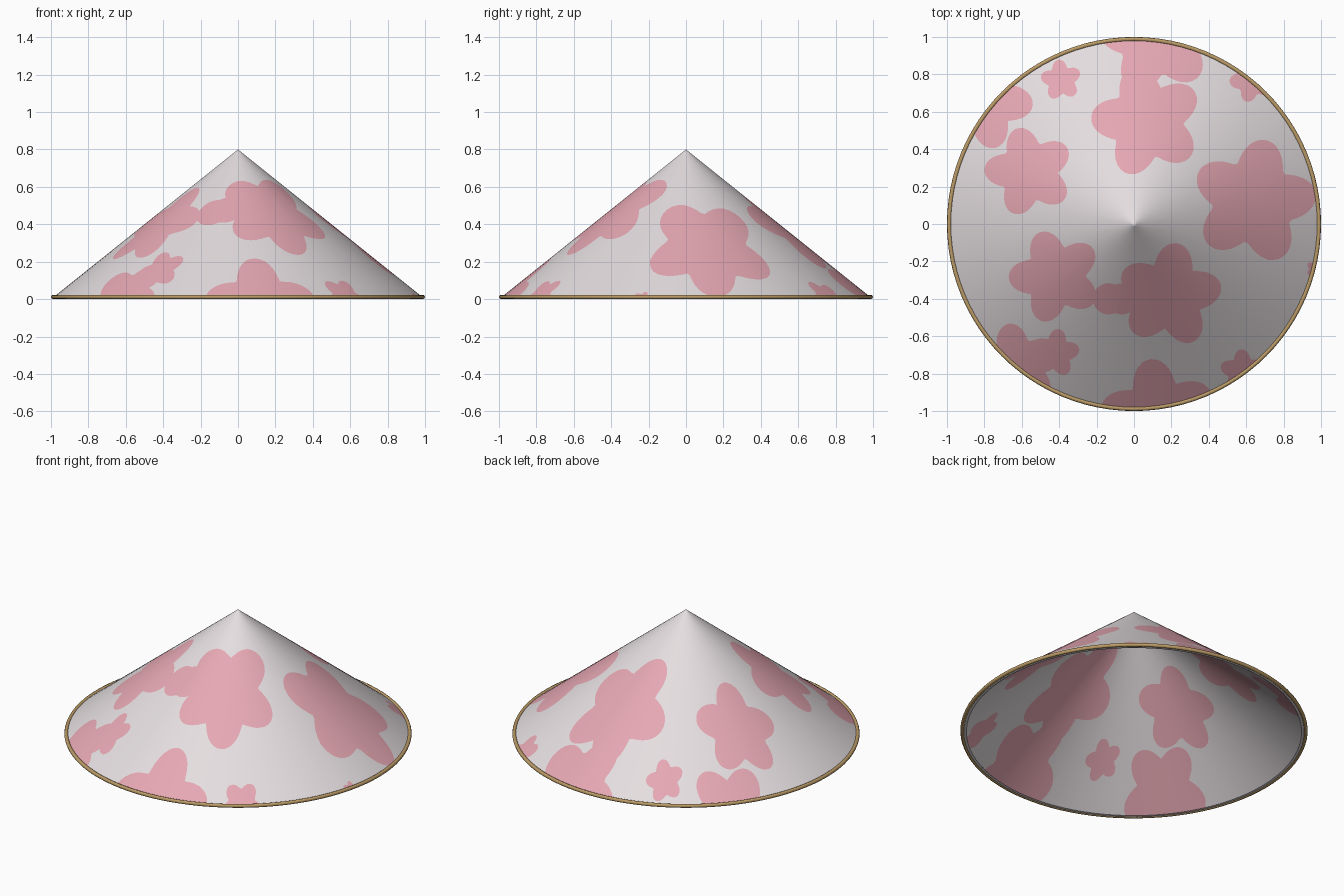
import bpy, bmesh, math
from mathutils import Vector
from mathutils.geometry import delaunay_2d_cdt

if "Cube" in bpy.data.objects:
    bpy.data.objects.remove(bpy.data.objects["Cube"])

SPOKES = 96
OUTER_RIM, INNER_RIM, HEM_HEIGHT = 0.985, 0.965, 0.004
RINGS = (0.015, 0.25, 0.5, 0.75, 1)


def material(name, color):
    mat = bpy.data.materials.new(name)
    mat.use_nodes = True
    mat.diffuse_color = (*color, 1)
    mat.node_tree.nodes["Principled BSDF"].inputs["Base Color"].default_value = (*color, 1)
    return mat


cloth = material("pale cloth", (0.78, 0.73, 0.745))
pink = material("blossom pink", (0.79, 0.39, 0.45))
bamboo = material("bamboo gold", (0.5, 0.33, 0.135))

# Blossoms in plan: centre x, centre y, tip radius, petals, direction of a petal in degrees
BLOSSOMS = [
    (0.64, 0.12, 0.335, 5, 7),
    (0.07, 0.55, 0.3, 5, 32),
    (-0.56, 0.28, 0.24, 5, 33),
    (-0.42, -0.28, 0.25, 5, 37),
    (0.19, -0.38, 0.28, 5, 10),
    (-0.1, -0.4, 0.12, 2, 0),
    (0.13, -1.03, 0.31, 5, 26),
    (0.12, 1.0, 0.31, 5, 28),
    (0.58, -0.79, 0.12, 5, 20),
    (-0.63, -0.76, 0.23, 5, 28),
    (-0.42, -0.69, 0.13, 5, 10),
    (-0.8, 0.66, 0.26, 5, -5),
    (-0.39, 0.77, 0.11, 5, 25),
    (0.63, 0.77, 0.12, 5, 40),
    (0.97, -0.24, 0.05, 5, 0),
]


def petal_radius(blossom, angle):
    _, _, tip, petals, turn = blossom
    wave = 0.5 + 0.5 * math.cos(petals * (angle - math.radians(turn)))
    return tip * (0.64 + 0.36 * wave ** 0.6)


def in_blossom(p):
    for b in BLOSSOMS:
        dx, dy = p.x - b[0], p.y - b[1]
        if math.hypot(dx, dy) < petal_radius(b, math.atan2(dy, dx)):
            return True
    return False


def add_object(name, mesh, materials):
    for mat in materials:
        mesh.materials.append(mat)
    bpy.context.collection.objects.link(bpy.data.objects.new(name, mesh))


def cone_shell(name, rim, base, apex, to_plan, from_plan, inward):
    """Cone cut along the blossom outlines; the two maps place the print."""
    points, edges = [Vector((0, 0))], []
    # Spokes and rim
    for s in range(SPOKES):
        a = math.tau * s / SPOKES
        last = 0
        for ring in RINGS:
            points.append(Vector((math.cos(a), math.sin(a))) * ring * rim)
            edges.append((last, len(points) - 1))
            last = len(points) - 1
        edges.append((last, (last - 1 + len(RINGS)) % (SPOKES * len(RINGS)) + 1))
    # Blossom outlines
    for b in BLOSSOMS:
        first = len(points)
        count = 70 if b[2] > 0.15 else 40
        for k in range(count):
            a = math.tau * k / count
            r = petal_radius(b, a)
            points.append(from_plan(Vector((b[0] + r * math.cos(a), b[1] + r * math.sin(a)))))
            edges.append((first + k, first + (k + 1) % count))
    flat, _, tris, *_ = delaunay_2d_cdt(points, edges, [], 0, 0.00001)

    # Keep the faces inside the rim and colour them by blossom
    faces, colours = [], []
    limit = rim * math.cos(math.pi / SPOKES)
    for tri in tris:
        mid = sum((flat[i] for i in tri), Vector((0, 0))) / len(tri)
        a = math.atan2(mid.y, mid.x) % (math.tau / SPOKES) - math.pi / SPOKES
        if mid.length * math.cos(a) > limit:
            continue
        u, v = flat[tri[1]] - flat[tri[0]], flat[tri[2]] - flat[tri[0]]
        upward = u.x * v.y - u.y * v.x > 0
        faces.append(tri if upward != inward else tri[::-1])
        colours.append(int(in_blossom(to_plan(mid))))

    used = sorted({i for f in faces for i in f})
    index = {old: new for new, old in enumerate(used)}
    verts = []
    for i in used:
        p = flat[i]
        verts.append((p.x, p.y, base + (apex - base) * (1 - p.length / rim)))
    mesh = bpy.data.meshes.new(name)
    mesh.from_pydata(verts, [], [[index[i] for i in f] for f in faces])
    add_object(name, mesh, (cloth, pink))
    mesh.polygons.foreach_set("material_index", colours)
    mesh.polygons.foreach_set("use_smooth", [True] * len(faces))
    mesh.update()


# Outer cloth
cone_shell("hat_cone", OUTER_RIM, 0.012, 0.8, Vector, Vector, False)

# Lining, with the print mirrored, shifted and a little narrower
SHIFT_X, SHIFT_Y, NARROW = 0.05, 0.13, 0.9
cone_shell("hat_lining", INNER_RIM, HEM_HEIGHT, 0.775,
           lambda p: Vector(((p.x - SHIFT_X) / NARROW, SHIFT_Y - p.y)),
           lambda p: Vector((p.x * NARROW + SHIFT_X, SHIFT_Y - p.y)),
           True)

# Hem joining lining and cloth, facing down
bm = bmesh.new()
loops = []
for radius in (INNER_RIM, OUTER_RIM):
    loops.append([bm.verts.new((radius * math.cos(math.tau * s / SPOKES),
                                radius * math.sin(math.tau * s / SPOKES),
                                HEM_HEIGHT)) for s in range(SPOKES)])
inner, outer = loops
for s in range(SPOKES):
    n = (s + 1) % SPOKES
    bm.faces.new((inner[s], inner[n], outer[n], outer[s]))
hem_mesh = bpy.data.meshes.new("hem")
bm.to_mesh(hem_mesh)
bm.free()
add_object("hem", hem_mesh, (cloth,))

# Rim band
bpy.ops.mesh.primitive_torus_add(major_radius=0.9885, minor_radius=0.0115,
                                 major_segments=SPOKES, minor_segments=8,
                                 location=(0, 0, 0.0115))
band = bpy.context.object
band.name = "rim_band"
band.data.materials.append(bamboo)
bpy.ops.object.shade_smooth_by_angle(angle=math.radians(50))
